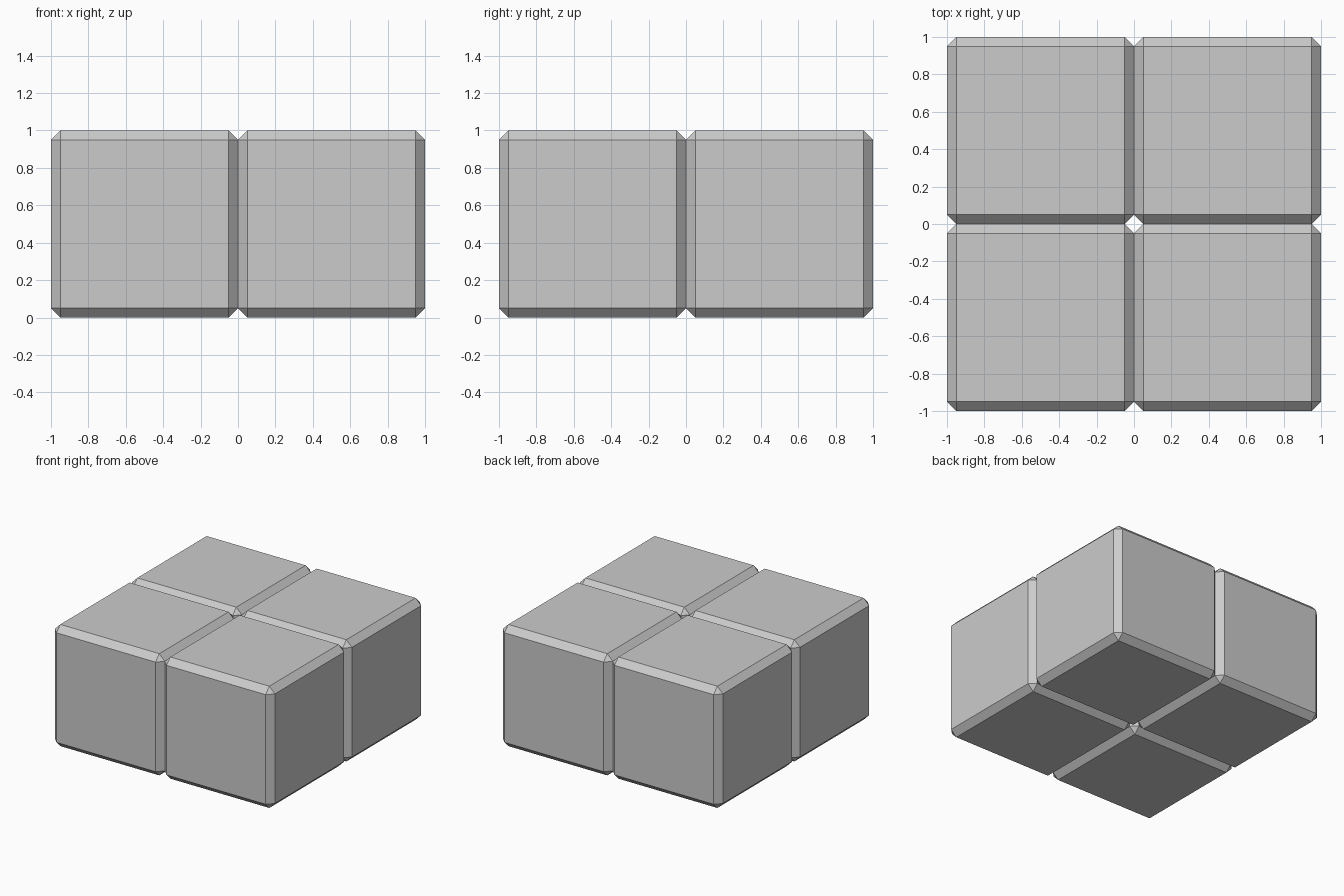
import bpy, bmesh
from mathutils import Matrix

if "Cube" in bpy.data.objects:
    bpy.data.objects.remove(bpy.data.objects["Cube"])

SIZE = 1.0      # edge length of each block
CHAMFER = 0.05  # flat cut along every edge


def chamfered_block(name, x, y):
    bm = bmesh.new()
    bmesh.ops.create_cube(bm, size=SIZE, matrix=Matrix.Translation((0, 0, SIZE / 2)))
    bmesh.ops.bevel(bm, geom=bm.edges[:], offset=CHAMFER, offset_type='OFFSET',
                    segments=1, profile=0.5, affect='EDGES')
    mesh = bpy.data.meshes.new(name)
    bm.to_mesh(mesh)
    bm.free()
    block = bpy.data.objects.new(name, mesh)
    block.location = (x, y, 0)
    bpy.context.collection.objects.link(block)


# Two by two grid of touching blocks
for row, y in (("front", -SIZE / 2), ("back", SIZE / 2)):
    for side, x in (("left", -SIZE / 2), ("right", SIZE / 2)):
        chamfered_block(f"{row}_{side}_block", x, y)
